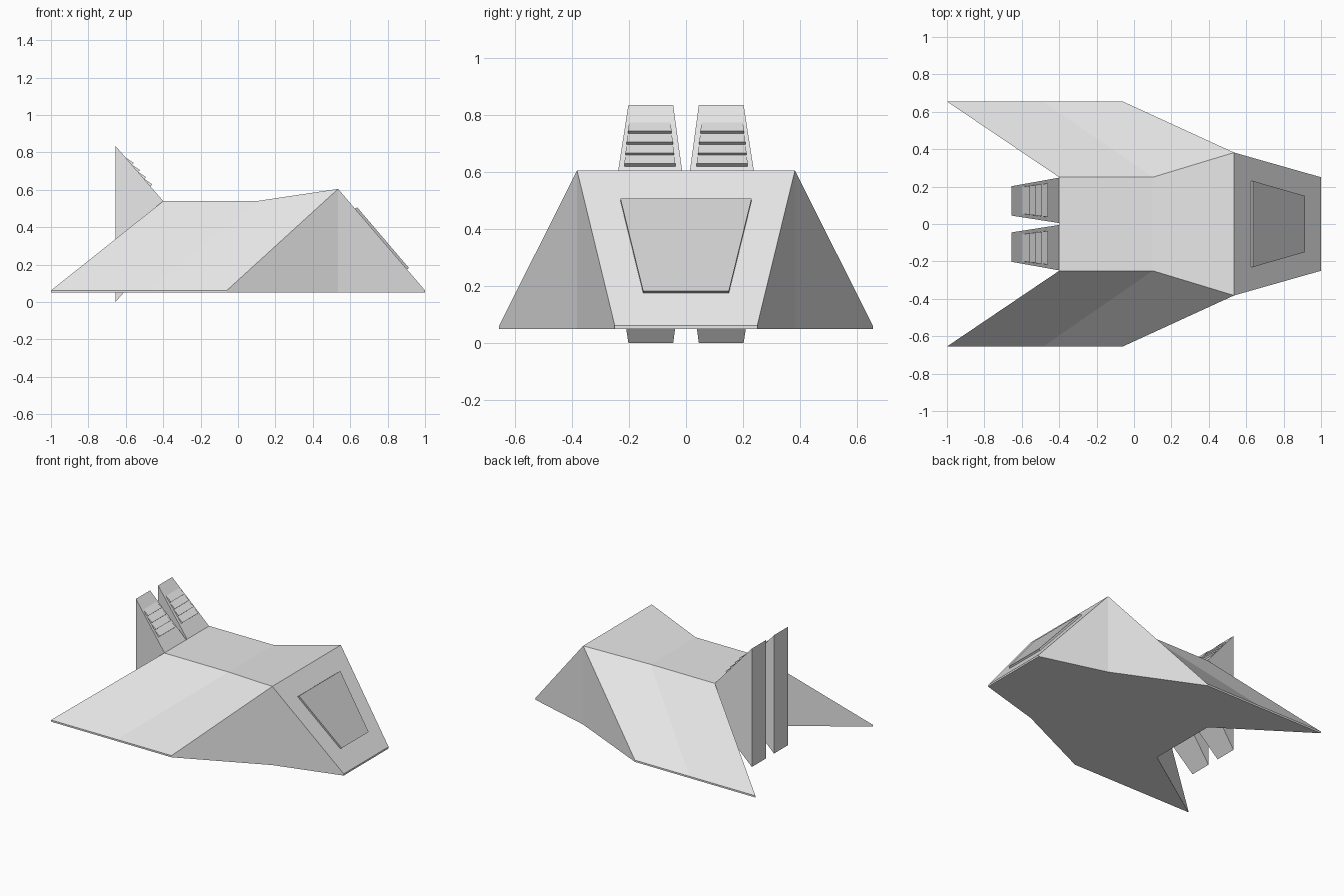
import bpy, bmesh
from mathutils import Vector

if "Cube" in bpy.data.objects:
    bpy.data.objects.remove(bpy.data.objects["Cube"])


def material(name, v):
    m = bpy.data.materials.new(name)
    m.diffuse_color = (v, v, v, 1)
    m.use_nodes = True
    m.node_tree.nodes["Principled BSDF"].inputs["Base Color"].default_value = m.diffuse_color
    return m


HULL = material("light grey", 0.8)
PANEL = material("canopy grey", 0.62)


def build(name, verts, faces, mat):
    me = bpy.data.meshes.new(name)
    me.from_pydata(verts, [], faces)
    bm = bmesh.new()
    bm.from_mesh(me)
    bmesh.ops.recalc_face_normals(bm, faces=bm.faces)
    bm.to_mesh(me)
    bm.free()
    me.materials.append(mat)
    ob = bpy.data.objects.new(name, me)
    bpy.context.collection.objects.link(ob)
    return ob


def loft(name, ring_a, ring_b, mat):
    """Closed solid between two matching rings of points."""
    n = len(ring_a)
    faces = [tuple(range(n)), tuple(range(n, 2 * n))]
    faces += [(i, (i + 1) % n, n + (i + 1) % n, n + i) for i in range(n)]
    return build(name, list(ring_a) + list(ring_b), faces, mat)


# Hull: one side's points, mirrored to the other side
LOW, LIP = 0.05, 0.062
half = [
    (-0.40, 0.25, 0.54), (0.10, 0.25, 0.54), (0.535, 0.382, 0.605),   # 0-2 roof
    (1.0, 0.25, LIP), (-0.06, 0.655, LIP), (-0.485, 0.655, LIP), (-1.0, 0.655, LIP),
    (1.0, 0.25, LOW), (0.535, 0.382, LOW), (-0.06, 0.655, LOW),       # 7-9 floor
    (-0.485, 0.655, LOW), (-1.0, 0.655, LOW), (-0.40, 0.25, LOW),     # 10-12 floor
]
side = [(0, 1, 5, 6), (1, 2, 4, 5), (2, 8, 9, 4), (2, 3, 7, 8),
        (4, 9, 10, 5), (5, 10, 11, 6), (0, 6, 11, 12)]
n = len(half)
verts = half + [(x, -y, z) for x, y, z in half]
faces = side + [tuple(i + n for i in f) for f in side]
# faces that bridge the two sides: roof, windscreen, nose lip, rear wall
faces += [(a, b, b + n, a + n) for a, b in ((0, 1), (1, 2), (2, 3), (3, 7), (12, 0))]
floor = list(range(7, 13))
faces.append(tuple(floor + [i + n for i in reversed(floor)]))
build("hull", verts, faces, HULL)

# Raised canopy plate on the sloping front
base = [(0.62, 0.23, 0.495), (0.62, -0.23, 0.495),
        (0.897, -0.15, 0.17), (0.897, 0.15, 0.17)]
lift = Vector((0.017, 0, 0.012))
loft("canopy", base, [Vector(p) + lift for p in base], PANEL)

# Twin engine pods flaring up and down towards the rear, with louvres
top_rear, top_front = Vector((-0.655, 0, 0.835)), Vector((-0.40, 0, 0.54))
slope = (top_front - top_rear).normalized()
normal = Vector((-slope.z, 0, slope.x))

for s, label in ((1, "left"), (-1, "right")):
    front = [(-0.40, s * y, z) for y, z in ((0.005, 0.295), (0.248, 0.295), (0.248, 0.54), (0.005, 0.54))]
    rear = [(-0.655, s * y, z) for y, z in ((0.045, 0.0), (0.202, 0.0), (0.202, 0.835), (0.045, 0.835))]
    loft("engine_" + label, front, rear, HULL)

    # louvre slats: wedges flush at the upper edge, raised at the lower edge
    for i in range(4):
        def edge(z, h):
            t = (0.835 - z) / 0.295
            p = top_rear.lerp(top_front, t) + normal * h
            w = 0.072 + 0.017 * (0.775 - z) / 0.15
            return [p + Vector((0, s * 0.127 - w, 0)), p + Vector((0, s * 0.127 + w, 0))]
        z0 = 0.772 - 0.038 * i
        upper, low_out, low_in = edge(z0, 0.001), edge(z0 - 0.038, 0.014), edge(z0 - 0.038, -0.002)
        loft(f"louvre_{label}_{i + 1}",
             [upper[0], low_out[0], low_in[0]],
             [upper[1], low_out[1], low_in[1]], HULL)
